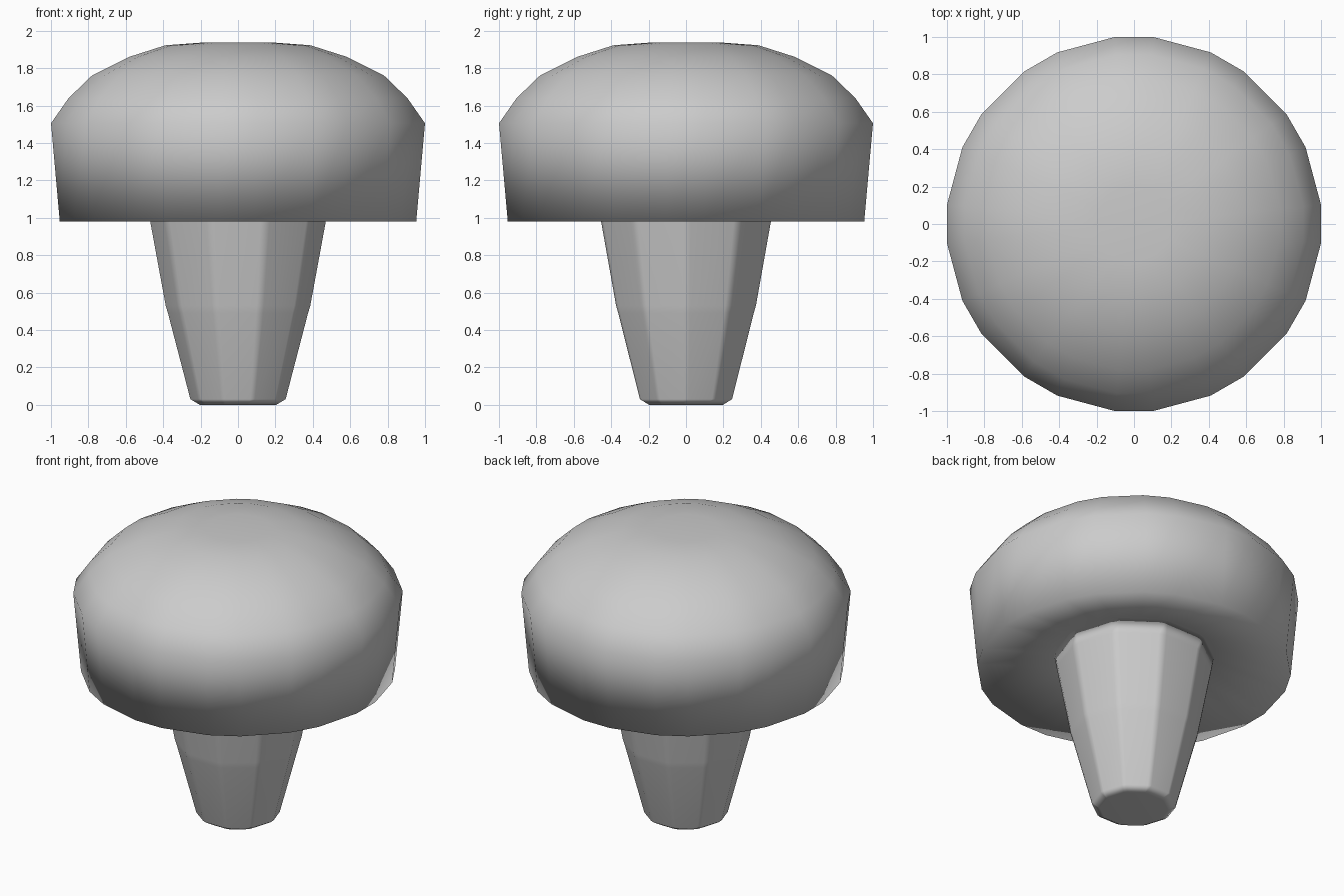
import bpy, bmesh
from math import radians, cos, sin

if "Cube" in bpy.data.objects:
    bpy.data.objects.remove(bpy.data.objects["Cube"])


def lathe(name, profile, sides, half_gap, smooth_angle):
    """Revolve (radius, z) points around z; each polygon corner is chamfered."""
    angles = []
    for i in range(sides):
        a = 360 * i / sides
        angles += [radians(a - half_gap), radians(a + half_gap)]
    bm = bmesh.new()
    rings = [[bm.verts.new((r * cos(a), r * sin(a), z)) for a in angles]
             for r, z in profile]
    n = len(angles)
    for lo, hi in zip(rings, rings[1:]):
        for i in range(n):
            j = (i + 1) % n
            bm.faces.new((lo[i], lo[j], hi[j], hi[i]))
    bm.faces.new(rings[0][::-1])
    bm.faces.new(rings[-1])
    bmesh.ops.recalc_face_normals(bm, faces=bm.faces)
    mesh = bpy.data.meshes.new(name)
    bm.to_mesh(mesh)
    bm.free()
    obj = bpy.data.objects.new(name, mesh)
    bpy.context.collection.objects.link(obj)
    bpy.ops.object.select_all(action='DESELECT')
    obj.select_set(True)
    bpy.context.view_layer.objects.active = obj
    bpy.ops.object.shade_smooth_by_angle(angle=radians(smooth_angle))
    return obj


# Cap: shallow recessed underside, flared side wall, domed top
cap_profile = [(0.30, 1.09), (0.50, 1.07), (0.958, 0.98), (1.005, 1.505),
               (0.91, 1.64), (0.785, 1.76), (0.585, 1.86),
               (0.39, 1.922), (0.20, 1.936)]
lathe("mushroom_cap", cap_profile, 12, 5.9, 180)

# Stem: ten-sided taper with chamfered edges, running up into the cap
stem_profile = [(0.205, 0.0), (0.255, 0.03), (0.375, 0.49),
                (0.387, 0.53), (0.47, 0.98), (0.49, 1.09)]
stem = lathe("mushroom_stem", stem_profile, 10, 3.0, 60)
stem.modifiers.new("facet_normals", 'WEIGHTED_NORMAL')
